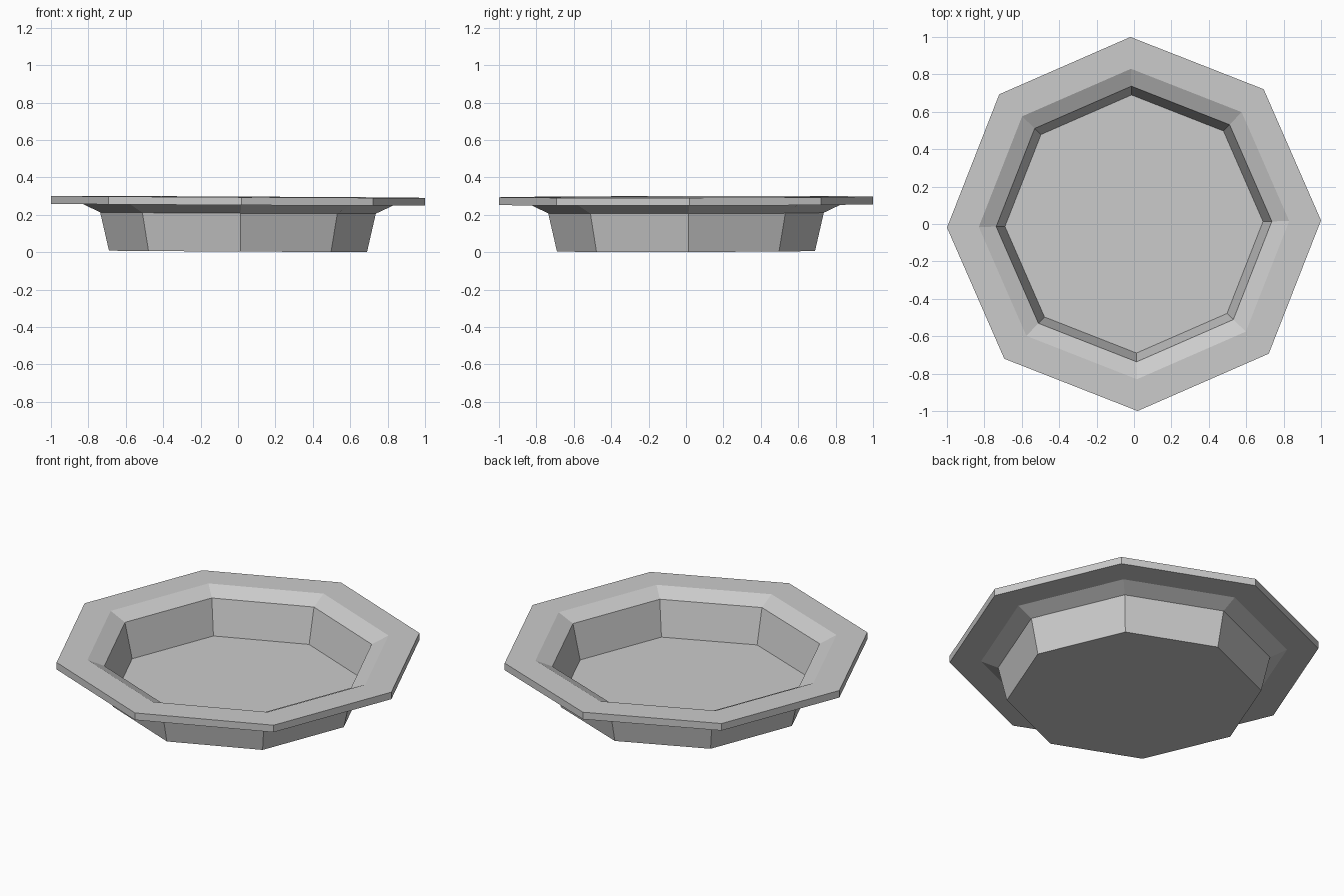
import bpy, bmesh
from math import cos, sin, radians, tau

if "Cube" in bpy.data.objects:
    bpy.data.objects.remove(bpy.data.objects["Cube"])

SIDES = 8
TURN = radians(1.1)      # slight turn of the octagon
THICK = 0.042            # vertical sheet thickness

# Underside profile (radius, height): base edge, wall top, bevel top, rim edge
under = [(0.69, 0.005), (0.737, 0.21), (0.83, 0.254), (1.0, 0.254)]
# Upper side is the same profile raised by the thickness, from rim back to floor
profile = under + [(r, z + THICK) for r, z in reversed(under)]


def ring(bm, r, z):
    """One octagonal ring, very slightly leaning."""
    verts = []
    for i in range(SIDES):
        a = TURN + tau * i / SIDES
        x, y = r * cos(a), r * sin(a)
        verts.append(bm.verts.new((x, y, z - 0.005 * x + 0.002 * y)))
    return verts


bm = bmesh.new()
rings = [ring(bm, r, z) for r, z in profile]

# Walls, bevel and rim
for lo, hi in zip(rings, rings[1:]):
    for i in range(SIDES):
        j = (i + 1) % SIDES
        bm.faces.new((lo[i], lo[j], hi[j], hi[i]))

# Base underneath and floor inside
bm.faces.new(rings[0][::-1])
bm.faces.new(rings[-1])
bmesh.ops.recalc_face_normals(bm, faces=bm.faces[:])

mesh = bpy.data.meshes.new("octagonal_dish")
bm.to_mesh(mesh)
bm.free()
dish = bpy.data.objects.new("octagonal_dish", mesh)
bpy.context.collection.objects.link(dish)
